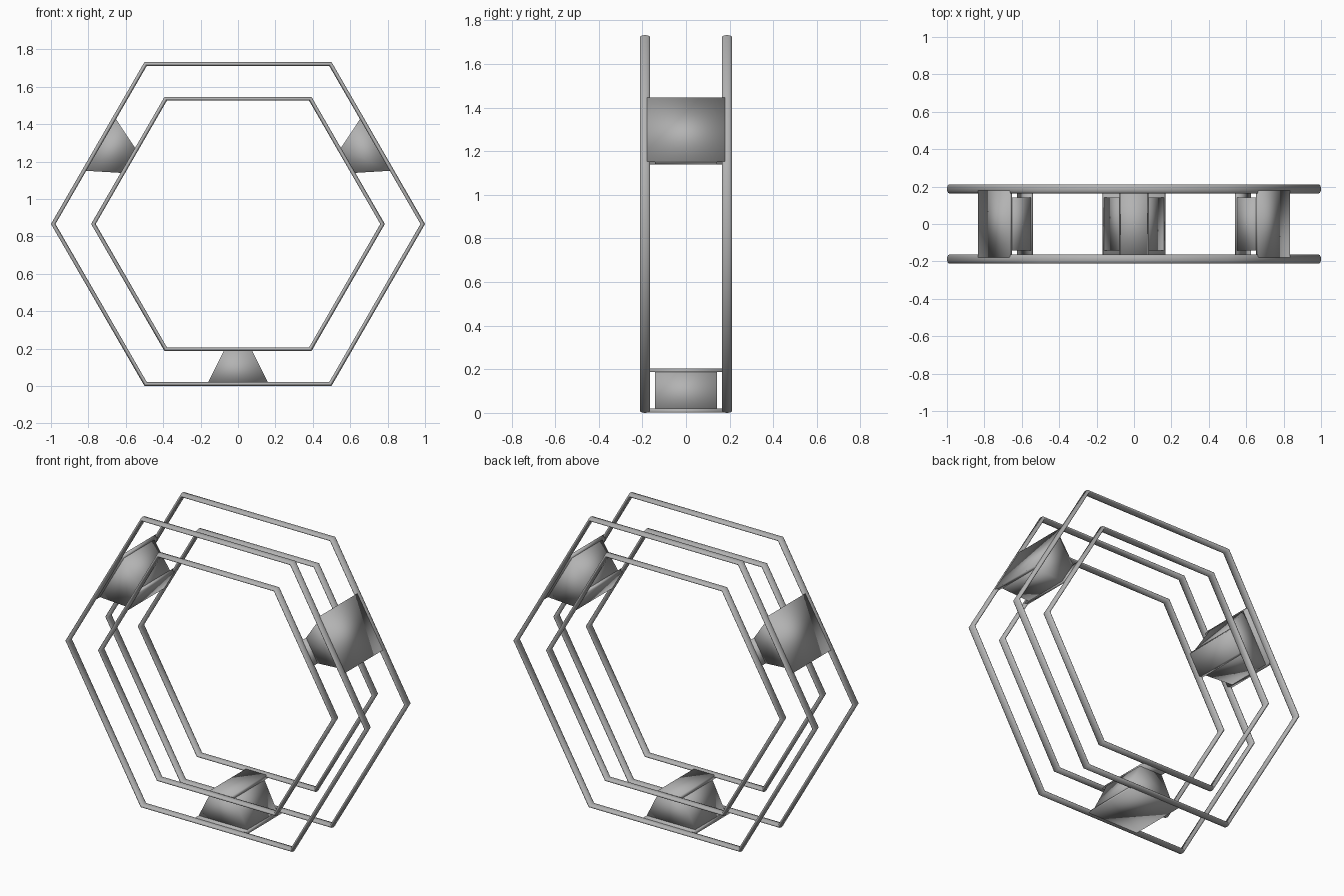
import bpy, bmesh, math
from mathutils import Matrix, Vector

if "Cube" in bpy.data.objects:
    bpy.data.objects.remove(bpy.data.objects["Cube"])

APOTHEM = math.sqrt(3) / 2
CENTRE = Vector((0, 0, APOTHEM))

# mid grey metal
metal = bpy.data.materials.new("grey_metal")
metal.diffuse_color = (0.45, 0.45, 0.45, 1)
metal.use_nodes = True
metal.node_tree.nodes["Principled BSDF"].inputs["Base Color"].default_value = metal.diffuse_color


def finish(bm, name):
    """Turn the bmesh into a fully smooth-shaded object."""
    bmesh.ops.recalc_face_normals(bm, faces=bm.faces)
    for f in bm.faces:
        f.smooth = True
    mesh = bpy.data.meshes.new(name)
    bm.to_mesh(mesh)
    bm.free()
    mesh.materials.append(metal)
    obj = bpy.data.objects.new(name, mesh)
    bpy.context.collection.objects.link(obj)
    return obj


def hex_ring(name, outer_apothem, y, half_y=0.024, half_r=0.0105, sides=16):
    """Hexagonal loop of oval tube with mitred corners."""
    bm = bmesh.new()
    loops = []
    for c in range(6):
        a = c * math.pi / 3
        loop = []
        for s in range(sides):
            t = 2 * math.pi * s / sides
            r = (outer_apothem - half_r + half_r * math.cos(t)) / APOTHEM
            loop.append(bm.verts.new((r * math.cos(a), y + half_y * math.sin(t),
                                      CENTRE.z + r * math.sin(a))))
        loops.append(loop)
    for c in range(6):
        p, q = loops[c], loops[(c + 1) % 6]
        for s in range(sides):
            n = (s + 1) % sides
            bm.faces.new((p[s], p[n], q[n], q[s]))
    return finish(bm, name)


def spacer(name, angle):
    """Tapered block with wider plates reaching the inner and outer rings."""
    bm = bmesh.new()
    rot = (Matrix.Translation(CENTRE) @ Matrix.Rotation(angle, 4, 'Y')
           @ Matrix.Translation(-CENTRE))
    for z0, z1, hy in ((0.001, 0.02, 0.18), (0.02, 0.187, 0.142), (0.187, 0.204, 0.18)):
        ends = []
        for y in (-hy, hy):
            w0, w1 = 0.17 - 0.5 * z0, 0.17 - 0.5 * z1
            ends.append([bm.verts.new(rot @ Vector((x, y, z))) for x, z in
                         ((-w0, z0), (w0, z0), (w1, z1), (-w1, z1))])
        bm.faces.new(ends[0])
        bm.faces.new(ends[1])
        for i in range(4):
            j = (i + 1) % 4
            bm.faces.new((ends[0][i], ends[0][j], ends[1][j], ends[1][i]))
    return finish(bm, name)


# front and back pairs of hexagonal rings
for side, y in (("front", -0.188), ("back", 0.188)):
    hex_ring(side + "_outer_ring", APOTHEM, y)
    hex_ring(side + "_inner_ring", 0.68, y)

# three spacer blocks
for label, deg in (("bottom", 0), ("upper_left", 120), ("upper_right", 240)):
    spacer(label + "_spacer", math.radians(deg))
